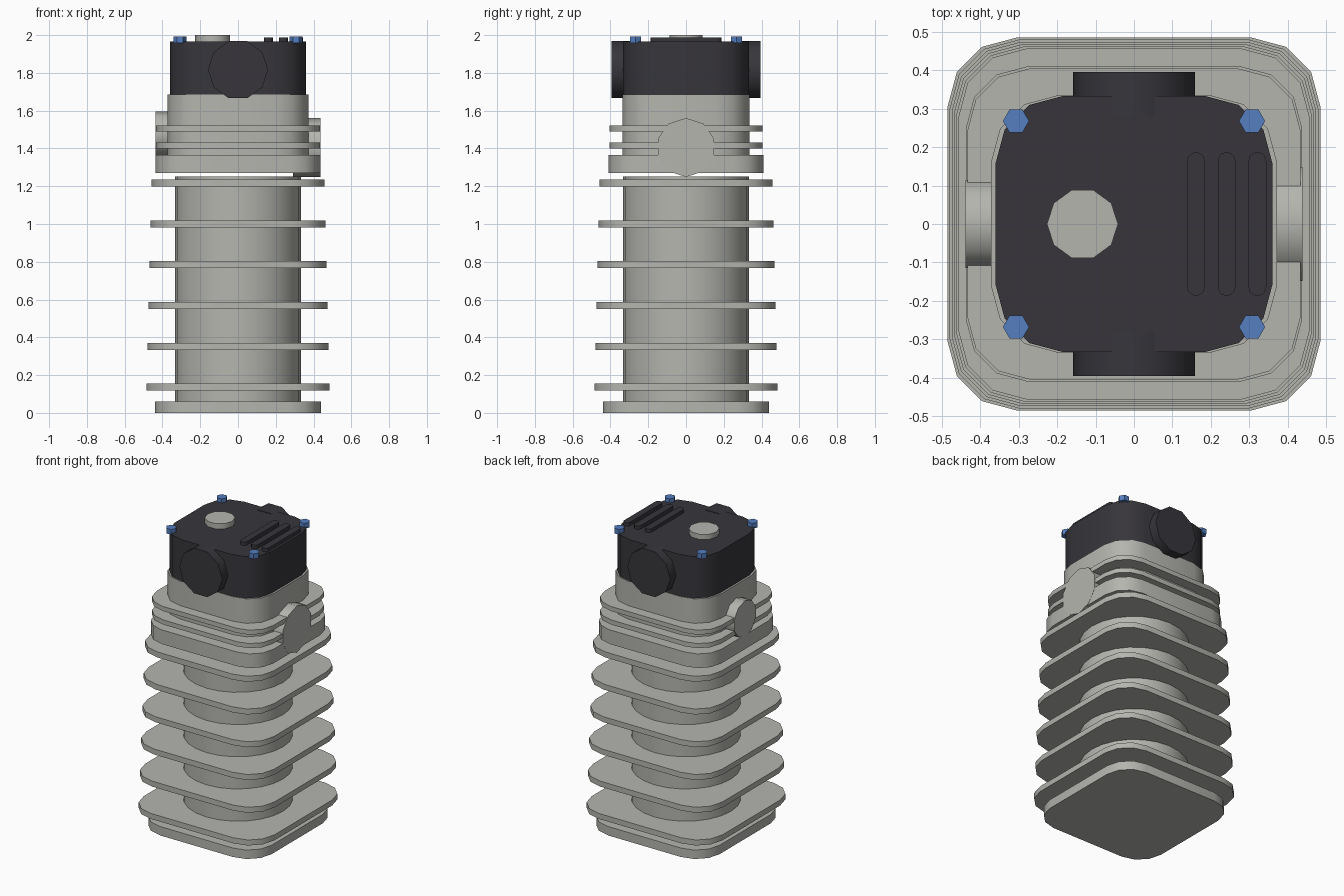
import bpy, bmesh, math
from mathutils import Matrix

if "Cube" in bpy.data.objects:
    bpy.data.objects.remove(bpy.data.objects["Cube"])


def material(name, rgb):
    m = bpy.data.materials.new(name)
    m.diffuse_color = (*rgb, 1)
    m.use_nodes = True
    m.node_tree.nodes["Principled BSDF"].inputs["Base Color"].default_value = m.diffuse_color
    return m


GREY = material("cast_grey", (0.46, 0.46, 0.43))
DARK = material("dark_plastic", (0.038, 0.036, 0.043))
BLUE = material("blue_bolt", (0.09, 0.21, 0.53))


def prism(name, pts, z0, z1, mat, matrix=Matrix(), smooth=True):
    """Extrude a 2D outline between two heights."""
    bm = bmesh.new()
    lo = [bm.verts.new((x, y, z0)) for x, y in pts]
    hi = [bm.verts.new((x, y, z1)) for x, y in pts]
    n = len(pts)
    bm.faces.new(lo[::-1])
    bm.faces.new(hi)
    for i in range(n):
        j = (i + 1) % n
        bm.faces.new((lo[i], lo[j], hi[j], hi[i]))
    bm.transform(matrix)
    bmesh.ops.recalc_face_normals(bm, faces=bm.faces)
    me = bpy.data.meshes.new(name)
    bm.to_mesh(me)
    bm.free()
    me.materials.append(mat)
    ob = bpy.data.objects.new(name, me)
    bpy.context.collection.objects.link(ob)
    if smooth:
        bpy.ops.object.select_all(action='DESELECT')
        ob.select_set(True)
        bpy.context.view_layer.objects.active = ob
        bpy.ops.object.shade_smooth_by_angle(angle=math.radians(40))
    return ob


def rounded(hx, hy, r, cx=0, cy=0, seg=3):
    """Rounded rectangle outline, three facets per corner."""
    pts = []
    for k, (sx, sy) in enumerate([(1, 1), (-1, 1), (-1, -1), (1, -1)]):
        for i in range(seg + 1):
            a = math.pi / 2 * (k + i / seg)
            pts.append((cx + sx * (hx - r) + r * math.cos(a),
                        cy + sy * (hy - r) + r * math.sin(a)))
    return pts


def ngon(n, r, cx=0, cy=0, start=0.0):
    return [(cx + r * math.cos(start + 2 * math.pi * i / n),
             cy + r * math.sin(start + 2 * math.pi * i / n)) for i in range(n)]


# Barrel, base and tapering cooling fins
prism("base_flange", rounded(0.44, 0.44, 0.17), 0, 0.06, GREY)
prism("barrel", ngon(24, 0.334), 0.03, 1.252, GREY)
for i in range(6):
    h = 0.485 - 0.0056 * i
    z = 0.118 + 0.216 * i
    prism(f"barrel_fin_{i + 1}", rounded(h, h, 0.18), z, z + 0.037, GREY)

# Cylinder head with its fins
prism("head_block", rounded(0.437, 0.41, 0.16), 1.27, 1.365, GREY)
prism("head_core", rounded(0.372, 0.335, 0.175), 1.30, 1.685, GREY)
for i, z in enumerate((1.40, 1.49)):
    prism(f"head_fin_{i + 1}", rounded(0.433, 0.404, 0.16), z, z + 0.031, GREY)

# Side ports: outlines drawn in the y-z plane
for name, sx, z, r, inner in (("right_port", 1, 1.405, 0.156, 0.29),
                              ("left_port", -1, 1.475, 0.12, 0.29)):
    m = Matrix.Translation((0, 0, z)) @ Matrix.Rotation(sx * math.pi / 2, 4, 'Y')
    prism(name, ngon(10, r), inner, 0.438, GREY, m)

# Dark rocker cover with round caps at front and back
prism("rocker_cover", rounded(0.36, 0.333, 0.175), 1.685, 1.965, DARK)
for name, sy in (("front_cap", 1), ("back_cap", -1)):
    m = Matrix.Translation((0, 0, 1.817)) @ Matrix.Rotation(sy * math.pi / 2, 4, 'X')
    prism(name, ngon(10, 0.159), 0.28, 0.395, DARK, m)

# Ribs and filler plug on top
for i, x in enumerate((0.161, 0.241, 0.321)):
    prism(f"cover_rib_{i + 1}", rounded(0.023, 0.187, 0.0225, x), 1.95, 1.988, DARK)
prism("filler_plug", ngon(10, 0.0925, -0.134), 1.95, 2.0, GREY)

# Hex bolts at the four corners
for sx in (-1, 1):
    for sy in (-1, 1):
        name = f"bolt_{'right' if sx > 0 else 'left'}_{'back' if sy > 0 else 'front'}"
        prism(name, ngon(6, 0.034, sx * 0.307, sy * 0.268), 1.957, 1.992, BLUE, smooth=False)
